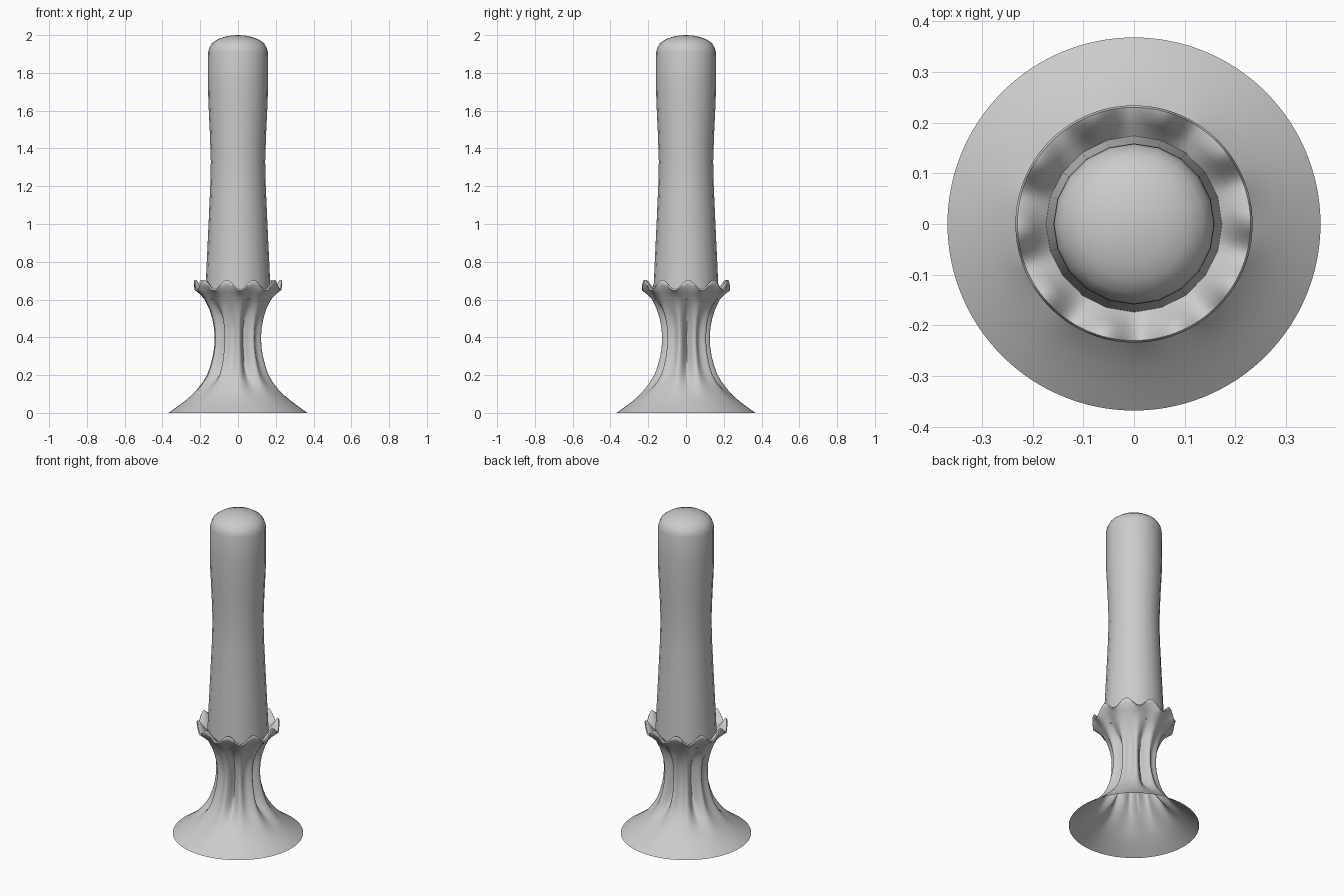
import bpy, bmesh
from math import sin, cos, pi, radians, exp

if "Cube" in bpy.data.objects:
    bpy.data.objects.remove(bpy.data.objects["Cube"])


def lathe(name, profile, sides, warp=None, closed_top=False):
    """Revolve (radius, z) points; warp(r, z, angle, ring) may reshape each point."""
    bm = bmesh.new()
    rings = []
    for i, (r, z) in enumerate(profile):
        ring = []
        for k in range(sides):
            a = 2 * pi * k / sides
            rr, zz = warp(r, z, a, i) if warp else (r, z)
            ring.append(bm.verts.new((rr * cos(a), rr * sin(a), zz)))
        rings.append(ring)
    for lo, hi in zip(rings, rings[1:]):
        for k in range(sides):
            n = (k + 1) % sides
            bm.faces.new((lo[k], lo[n], hi[n], hi[k]))
    if closed_top:
        tip = bm.verts.new((0, 0, 2.0))
        for k in range(sides):
            bm.faces.new((rings[-1][k], rings[-1][(k + 1) % sides], tip))
    me = bpy.data.meshes.new(name)
    bm.to_mesh(me)
    bm.free()
    ob = bpy.data.objects.new(name, me)
    bpy.context.collection.objects.link(ob)
    bpy.ops.object.select_all(action='DESELECT')
    ob.select_set(True)
    bpy.context.view_layer.objects.active = ob
    bpy.ops.object.shade_smooth_by_angle(angle=radians(50))
    return ob


def smoothstep(a, b, x):
    t = min(1, max(0, (x - a) / (b - a)))
    return t * t * (3 - 2 * t)


# Holder: open flared foot, pinched neck, cup with a rim that folds inward
holder_profile = [
    (.368, 0), (.325, .03), (.285, .06), (.25, .09), (.215, .125), (.18, .165),
    (.152, .205), (.133, .25), (.12, .30), (.112, .35), (.11, .40), (.113, .45),
    (.125, .50), (.147, .55), (.177, .60), (.206, .635), (.230, .66),
    (.234, .671), (.230, .680), (.218, .676), (.198, .655), (.175, .63), (.15, .61)]
scallop = {15: .3, 16: .6, 17: 1, 18: 1, 19: 1, 20: .6, 21: .2}


def pleat(r, z, a, i):
    # five grooves with raised lips on the neck, ten scallops on the rim
    az = a + pi / 2 - radians(21)
    step = 2 * pi / 5
    d = abs((az + step / 2) % step - step / 2) * 180 / pi
    fade = smoothstep(.06, .26, z) * (1 - smoothstep(.46, .64, z))
    groove = -.036 * exp(-(d / 10) ** 2) + .018 * exp(-((d - 19) / 9) ** 2)
    return r + fade * groove, z + scallop.get(i, 0) * .024 * cos(10 * az)


lathe("candle_holder", holder_profile, 120, pleat)

# Candle: slightly waisted shaft with a rounded top
candle_profile = [
    (.175, .60), (.171, .68), (.163, .85), (.155, 1.02), (.147, 1.2), (.144, 1.33),
    (.149, 1.48), (.157, 1.65), (.159, 1.75), (.158, 1.91), (.152, 1.933),
    (.138, 1.957), (.11, 1.977), (.075, 1.99), (.035, 1.998)]
lathe("candle", candle_profile, 20, closed_top=True)
